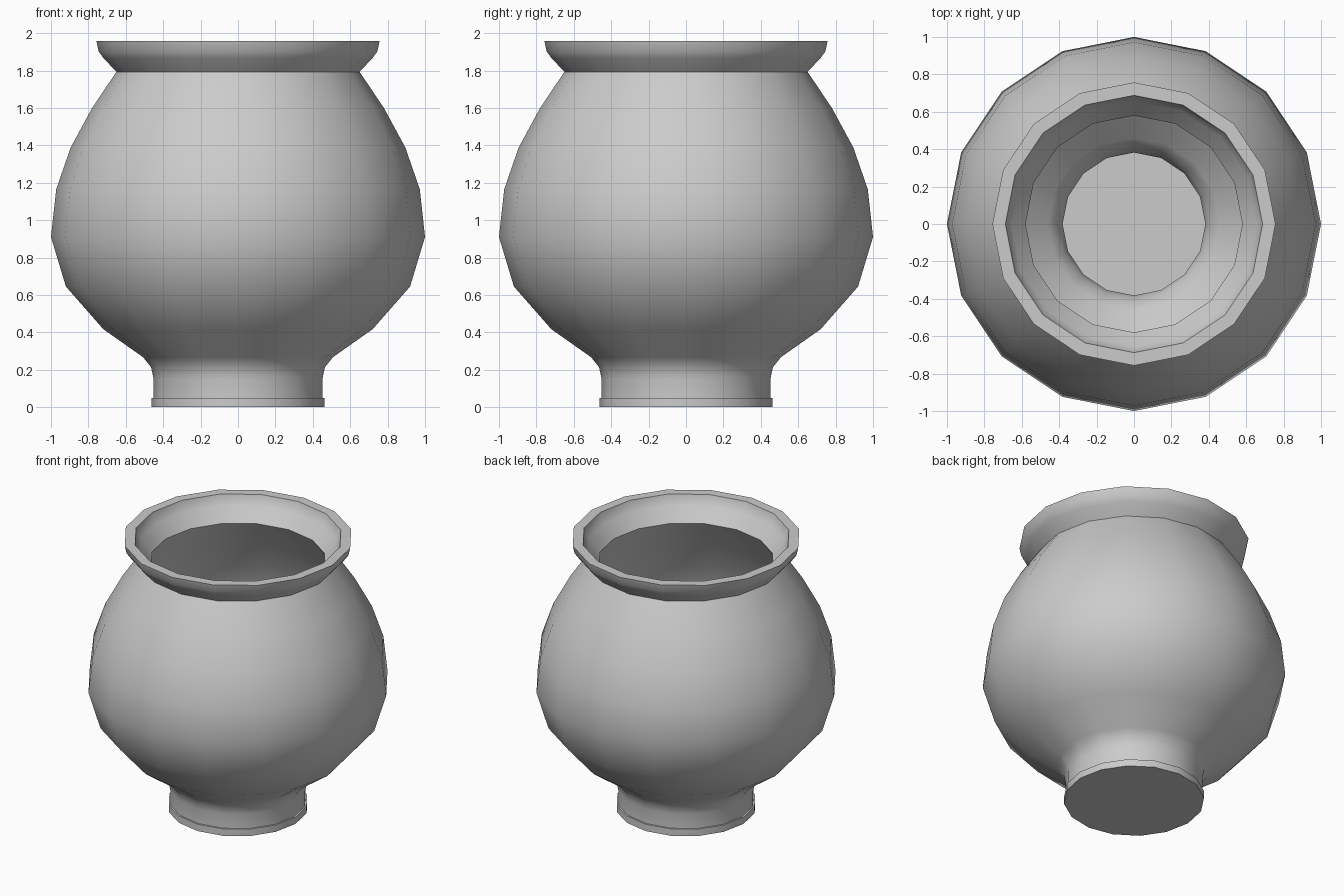
import bpy, bmesh, math

if "Cube" in bpy.data.objects:
    bpy.data.objects.remove(bpy.data.objects["Cube"])

SIDES = 16


def lathe(name, profile):
    """Revolve an (r, z) profile around the z axis."""
    bm = bmesh.new()
    verts = [bm.verts.new((r, 0, z)) for r, z in profile]
    edges = [bm.edges.new(pair) for pair in zip(verts, verts[1:])]
    bmesh.ops.spin(bm, geom=verts + edges, cent=(0, 0, 0), axis=(0, 0, 1),
                   angle=math.tau, steps=SIDES, use_merge=False)
    bmesh.ops.remove_doubles(bm, verts=bm.verts[:], dist=0.0005)
    bmesh.ops.recalc_face_normals(bm, faces=bm.faces[:])
    mesh = bpy.data.meshes.new(name)
    bm.to_mesh(mesh)
    bm.free()
    obj = bpy.data.objects.new(name, mesh)
    bpy.context.collection.objects.link(obj)
    bpy.ops.object.select_all(action='DESELECT')
    obj.select_set(True)
    bpy.context.view_layer.objects.active = obj
    bpy.ops.object.shade_smooth_by_angle(angle=math.radians(35))
    return obj


# Foot: closed base with a small ledge
foot = [(0, 0), (0.463, 0), (0.463, 0.05), (0.452, 0.05), (0.452, 0.155)]

# Outer belly, from foot to neck
belly = [(0.465, 0.214), (0.507, 0.267), (0.72, 0.417), (0.92, 0.645),
         (1.0, 0.91), (0.972, 1.165), (0.895, 1.388), (0.78, 1.6),
         (0.65, 1.793)]

# Flared rim, outside then over the lip
rim = [(0.718, 1.865), (0.745, 1.902), (0.757, 1.957),
       (0.688, 1.957), (0.678, 1.92), (0.655, 1.888), (0.58, 1.793)]

# Hollow inside, from neck down to the floor
inside = [(0.715, 1.565), (0.828, 1.36), (0.902, 1.148), (0.928, 0.92),
          (0.858, 0.683), (0.675, 0.475), (0.46, 0.323), (0.402, 0.245),
          (0.382, 0.16), (0.382, 0.06), (0, 0.06)]

lathe("pot", foot + belly + rim + inside)
